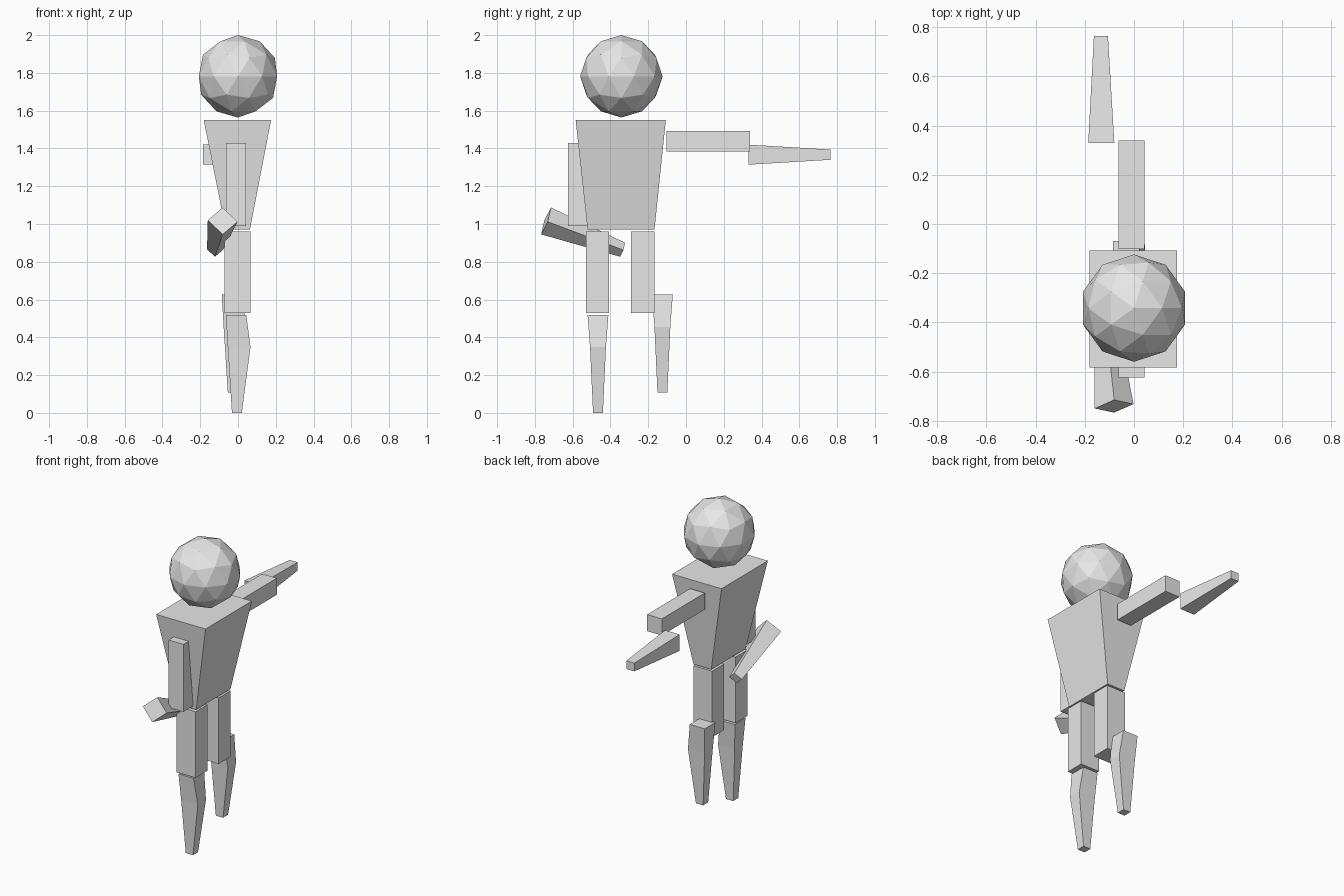
import bpy
import bmesh
from mathutils import Vector

if "Cube" in bpy.data.objects:
    bpy.data.objects.remove(bpy.data.objects["Cube"])

grey = bpy.data.materials.new("light grey")
grey.diffuse_color = (0.8, 0.8, 0.8, 1)
grey.use_nodes = True
grey.node_tree.nodes["Principled BSDF"].inputs["Base Color"].default_value = grey.diffuse_color


def add_object(name, bm):
    bmesh.ops.recalc_face_normals(bm, faces=bm.faces)
    mesh = bpy.data.meshes.new(name)
    bm.to_mesh(mesh)
    bm.free()
    mesh.materials.append(grey)
    obj = bpy.data.objects.new(name, mesh)
    bpy.context.collection.objects.link(obj)
    return obj


def loft(name, rings):
    """Closed solid through a series of four-cornered rings."""
    bm = bmesh.new()
    loops = [[bm.verts.new(p) for p in ring] for ring in rings]
    for a, b in zip(loops, loops[1:]):
        for i in range(4):
            j = (i + 1) % 4
            bm.faces.new((a[i], a[j], b[j], b[i]))
    bm.faces.new(loops[0])
    bm.faces.new(loops[-1])
    return add_object(name, bm)


def level(x0, x1, y0, y1, z):
    """Horizontal rectangle."""
    return [(x0, y0, z), (x1, y0, z), (x1, y1, z), (x0, y1, z)]


def upright(x0, x1, z0, z1, y):
    """Rectangle facing along y."""
    return [(x0, y, z0), (x1, y, z0), (x1, y, z1), (x0, y, z1)]


def diamond(centre, u, v):
    c, u, v = Vector(centre), Vector(u), Vector(v)
    return [c + u, c + v, c - u, c - v]


# Faceted head
bm = bmesh.new()
bmesh.ops.create_icosphere(bm, subdivisions=2, radius=0.218)
bmesh.ops.translate(bm, verts=bm.verts, vec=(0, -0.342, 1.782))
add_object("head", bm)

# Tapered torso
loft("torso", [level(-0.065, 0.063, -0.521, -0.167, 0.97),
               level(-0.181, 0.175, -0.584, -0.107, 1.55)])

# Hanging arm with its bent forearm
loft("lowered_upper_arm", [level(-0.063, 0.043, -0.624, -0.516, 0.99),
                           level(-0.063, 0.043, -0.624, -0.516, 1.43)])
loft("lowered_forearm", [
    diamond((-0.081, -0.741, 1.016), (0.079, 0.009, -0.004), (0, 0.026, 0.071)),
    diamond((-0.122, -0.336, 0.864), (0.042, 0.005, -0.002), (0, 0.013, 0.037))])

# Raised arm and forearm
loft("raised_upper_arm", [upright(-0.064, 0.042, 1.385, 1.493, -0.102),
                          upright(-0.064, 0.042, 1.385, 1.493, 0.34)])
loft("raised_forearm", [upright(-0.186, -0.08, 1.314, 1.42, 0.33),
                        upright(-0.163, -0.106, 1.34, 1.394, 0.765)])

# Legs: square thigh, and a tapered shin with a bulge on one side
legs = [("first", -0.529, -0.408, (0.0, -0.466, 0.0)),
        ("second", -0.291, -0.168, (-0.022, -0.125, 0.108))]
for side, y0, y1, (dx, y, dz) in legs:
    loft(side + "_thigh", [level(-0.071, 0.065, y0, y1, 0.53),
                           level(-0.071, 0.065, y0, y1, 0.96)])
    loft(side + "_shin", [
        level(-0.032 + dx, 0.02 + dx, y - 0.026, y + 0.026, dz),
        level(-0.054 + dx, 0.066 + dx, y - 0.042, y + 0.042, 0.348 + dz),
        level(-0.064 + dx, 0.044 + dx, y - 0.055, y + 0.055, 0.518 + dz)])
